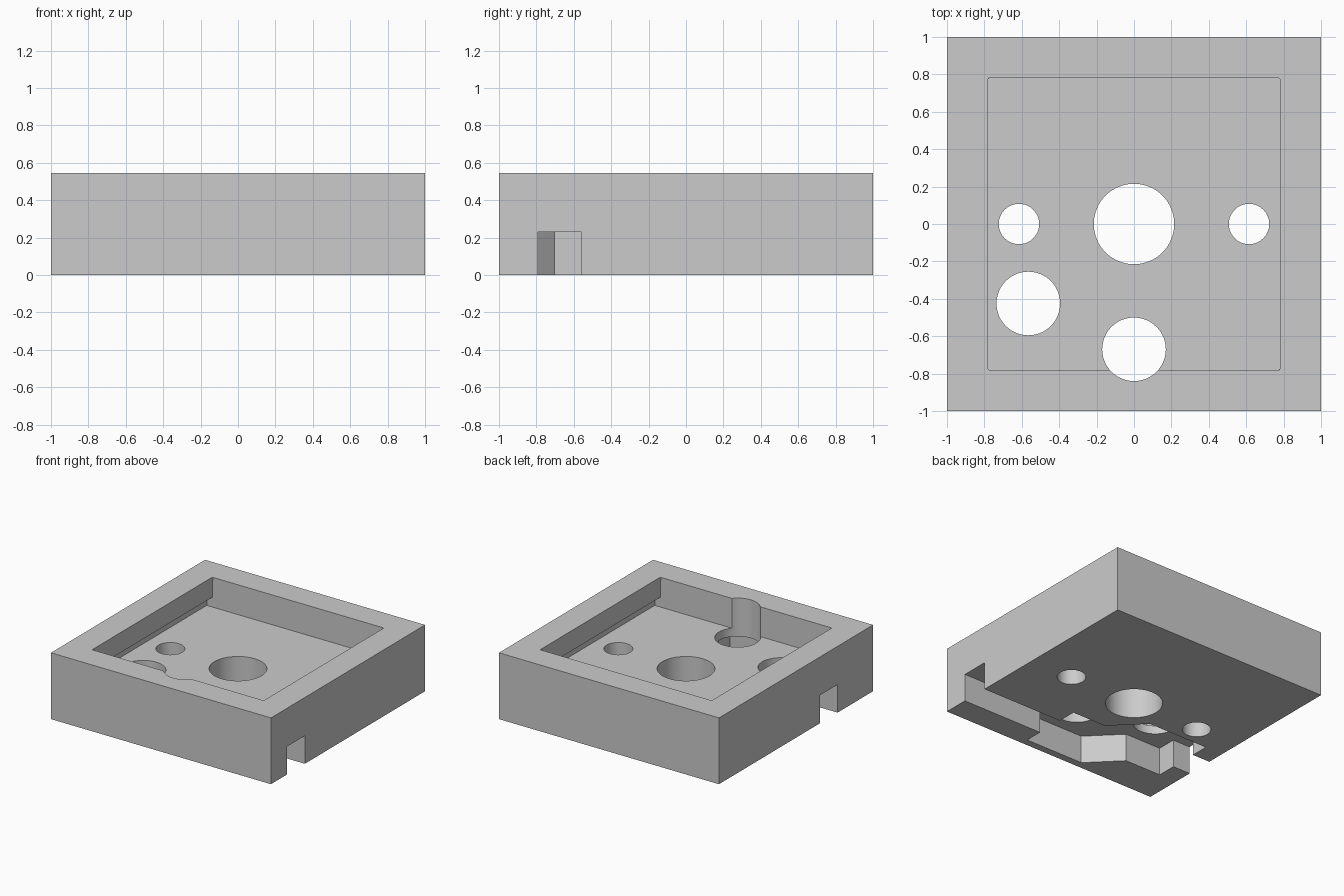
import bpy, bmesh
from mathutils import Vector

cube = bpy.data.objects.get("Cube")
if cube:
    bpy.data.objects.remove(cube, do_unlink=True)

HEIGHT = 0.545
FLOOR = 0.30          # floor of the upper recess
LEDGE = 0.38          # underside of the overhanging side lips
CHANNEL = 0.23        # ceiling of the channel in the underside

grey = bpy.data.materials.new("plain_grey")
grey.use_nodes = True
colour = (0.6, 0.6, 0.6, 1)
grey.diffuse_color = colour
grey.node_tree.nodes["Principled BSDF"].inputs["Base Color"].default_value = colour


def prism(name, points, direction, rounding=None):
    """Extrude a flat outline of 3D points along a direction."""
    bm = bmesh.new()
    face = bm.faces.new([bm.verts.new(p) for p in points])
    extruded = bmesh.ops.extrude_face_region(bm, geom=[face])["geom"]
    moved = [v for v in extruded if isinstance(v, bmesh.types.BMVert)]
    bmesh.ops.translate(bm, verts=moved, vec=Vector(direction))
    if rounding:
        upright = [e for e in bm.edges
                   if abs(e.verts[0].co.z - e.verts[1].co.z) > 0.1]
        bmesh.ops.bevel(bm, geom=upright, offset=rounding, segments=3,
                        profile=0.5, affect='EDGES')
    bmesh.ops.recalc_face_normals(bm, faces=bm.faces)
    mesh = bpy.data.meshes.new(name)
    bm.to_mesh(mesh)
    bm.free()
    mesh.materials.append(grey)
    obj = bpy.data.objects.new(name, mesh)
    bpy.context.collection.objects.link(obj)
    return obj


def cut(target, cutter):
    """Subtract the cutter from the target, then discard it."""
    cutter.hide_render = True
    mod = target.modifiers.new(cutter.name, 'BOOLEAN')
    mod.operation = 'DIFFERENCE'
    mod.solver = 'EXACT'
    mod.object = cutter
    bpy.ops.object.select_all(action='DESELECT')
    bpy.context.view_layer.objects.active = target
    target.select_set(True)
    bpy.ops.object.modifier_apply(modifier=mod.name)
    bpy.data.objects.remove(cutter, do_unlink=True)


# Solid block
block = prism("housing_block",
              [(-1, -1, 0), (1, -1, 0), (1, 1, 0), (-1, 1, 0)], (0, 0, HEIGHT))

# Upper recess, undercut along the left and right walls
half = [(0.83, FLOOR), (0.83, LEDGE), (0.78, LEDGE), (0.78, 0.7)]
section = half + [(-x, z) for x, z in reversed(half)]
cut(block, prism("recess", [(x, -0.78, z) for x, z in section], (0, 1.56, 0),
                 rounding=0.01))

# Stepped channel across the underside, open at both sides
channel = [(1.1, -0.79), (1.1, -0.56), (0.26, -0.56), (0.26, -0.40),
           (-0.05, -0.40), (-0.29, -0.16), (-0.84, -0.16), (-0.84, -0.31),
           (-1.1, -0.31), (-1.1, -0.54), (-0.84, -0.54), (-0.84, -0.70),
           (-0.51, -0.70), (-0.29, -0.92), (-0.27, -0.94), (0.26, -0.94),
           (0.26, -0.79)]
cut(block, prism("channel", [(x, y, -0.1) for x, y in channel],
                 (0, 0, CHANNEL + 0.1)))

# Round holes through the full height
holes = [(0, 0, 0.215), (-0.615, 0, 0.108), (0.615, 0, 0.108),
         (-0.565, -0.425, 0.17), (0, -0.67, 0.17)]
for x, y, radius in holes:
    bpy.ops.mesh.primitive_cylinder_add(vertices=64, radius=radius, depth=2,
                                        location=(x, y, 0))
    drill = bpy.context.object
    drill.name = "drill"
    drill.data.materials.append(grey)
    cut(block, drill)

# Smooth hole walls, crisp edges elsewhere
bpy.ops.object.shade_smooth_by_angle()
